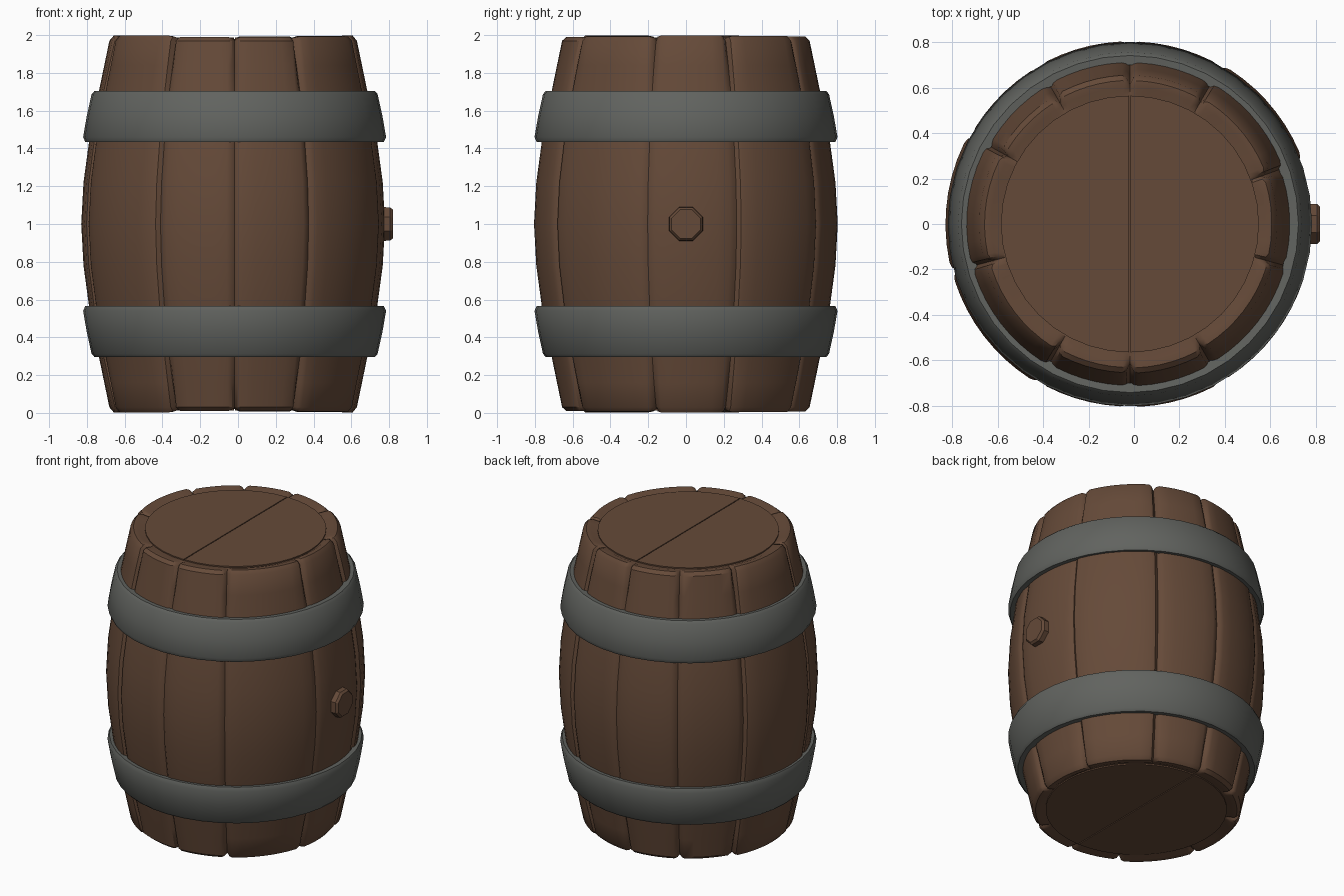
import bpy, bmesh, math, random
from mathutils import Vector

if "Cube" in bpy.data.objects:
    bpy.data.objects.remove(bpy.data.objects["Cube"])

random.seed(4)
CX = -0.018  # barrel axis; the bung balances the width on +x


def material(name, rgb):
    m = bpy.data.materials.new(name)
    m.diffuse_color = (*rgb, 1)
    m.use_nodes = True
    m.node_tree.nodes["Principled BSDF"].inputs["Base Color"].default_value = m.diffuse_color
    return m


WOOD = material("brown_wood", (0.13, 0.068, 0.04))
IRON = material("grey_iron", (0.12, 0.125, 0.115))


def finish(bm, name, mat, angle=35):
    bmesh.ops.recalc_face_normals(bm, faces=bm.faces)
    me = bpy.data.meshes.new(name)
    bm.to_mesh(me)
    bm.free()
    ob = bpy.data.objects.new(name, me)
    bpy.context.collection.objects.link(ob)
    me.materials.append(mat)
    bpy.ops.object.select_all(action='DESELECT')
    bpy.context.view_layer.objects.active = ob
    ob.select_set(True)
    bpy.ops.object.shade_smooth_by_angle(angle=math.radians(angle))
    return ob


def skin(bm, rings, closed_profile=False):
    """Join a list of closed vertex rings with quads."""
    n = len(rings[0])
    pairs = list(zip(rings, rings[1:]))
    if closed_profile:
        pairs.append((rings[-1], rings[0]))
    for a, b in pairs:
        for i in range(n):
            j = (i + 1) % n
            bm.faces.new((a[i], a[j], b[j], b[i]))


# Staves: a bulging lathe with V grooves at uneven joints
joints = [-120, -90, -60, -15, 20, 60, 90, 120, 151, 195]
columns = []  # angle, groove weight, radial offset, height offset
for k, a in enumerate(joints):
    b = joints[(k + 1) % len(joints)]
    b += 360 if b < a else 0
    off = -0.01 if a == -15 else random.uniform(-0.006, 0.006)
    lift = random.uniform(-0.006, 0.005)
    columns.append((a, 1, 0, 0))
    first, last = a + 1.3, b - 1.3
    columns.append((first, 0.25, off, lift))
    steps = max(4, round((b - a) / 6))
    for s in range(steps + 1):
        t = s / steps
        columns.append((first + 1.7 + (last - first - 3.4) * t, 0, off, lift))
    columns.append((last, 0.25, off, lift))

# lower half profile: radius, height, groove depth, groove height
half = [(0.57, 0.02, 0, 0), (0.605, 0.007, 0.015, 0.022), (0.635, 0.006, 0.035, 0.022),
        (0.658, 0.03, 0.045, 0), (0.685, 0.16, 0.03, 0), (0.714, 0.3, 0.022, 0),
        (0.765, 0.56, 0.022, 0), (0.795, 0.78, 0.022, 0)]
profile = [(r, z, d, h, -1) for r, z, d, h in half]
profile.append((0.807, 1.0, 0.022, 0, 0))
profile += [(r, 2 - z, d, -h, 1) for r, z, d, h in reversed(half)]

bm = bmesh.new()
rings = []
for r, z, d, h, side in profile:
    ring = []
    for a, w, off, lift in columns:
        t = math.radians(a)
        rr = r - d * w + (off if d else 0)
        end_lift = side * lift if h else 0
        ring.append(bm.verts.new((CX + rr * math.cos(t), rr * math.sin(t), z + h * w + end_lift)))
    rings.append(ring)
skin(bm, rings)
bm.faces.new(rings[0])
bm.faces.new(rings[-1])
finish(bm, "staves", WOOD)


# Heads: two half-round boards with a thin seam at each end
def head_board(name, side, z):
    bm = bmesh.new()
    pts = [Vector((CX + side * (0.003 + 0.565 * math.cos(t)), 0.565 * math.sin(t), z))
           for t in [math.pi * (i / 20 - 0.5) for i in range(21)]]
    face = bm.faces.new([bm.verts.new(p) for p in pts])
    top = bmesh.ops.extrude_face_region(bm, geom=[face])
    for v in top['geom']:
        if isinstance(v, bmesh.types.BMVert):
            v.co.z += 0.014
    finish(bm, name, WOOD)


for side, label in ((-1, "left"), (1, "right")):
    head_board("top_board_" + label, side, 1.974)
    head_board("bottom_board_" + label, side, 0.012)

# Iron hoops: closed tapered section, flipped for the upper one
section = [(0.70, 0.30), (0.742, 0.296), (0.757, 0.312), (0.783, 0.43),
           (0.802, 0.54), (0.79, 0.567), (0.755, 0.563)]
for name, flip in (("lower_hoop", False), ("upper_hoop", True)):
    bm = bmesh.new()
    rings = []
    for r, z in section:
        zz = 2 - z if flip else z
        rings.append([bm.verts.new((CX + r * math.cos(t), r * math.sin(t), zz))
                      for t in [2 * math.pi * i / 40 for i in range(40)]])
    skin(bm, rings, True)
    finish(bm, name, IRON)

# Bung: chamfered eight-sided plug on the right side
bm = bmesh.new()
rings = [[bm.verts.new((x, r * math.cos(t), 1 + r * math.sin(t)))
          for t in [math.pi * (i + 0.5) / 4 for i in range(8)]]
         for x, r in ((0.74, 0.098), (0.806, 0.095), (0.82, 0.082))]
skin(bm, rings)
bm.faces.new(rings[0])
bm.faces.new(rings[-1])
finish(bm, "bung", WOOD, 30)
